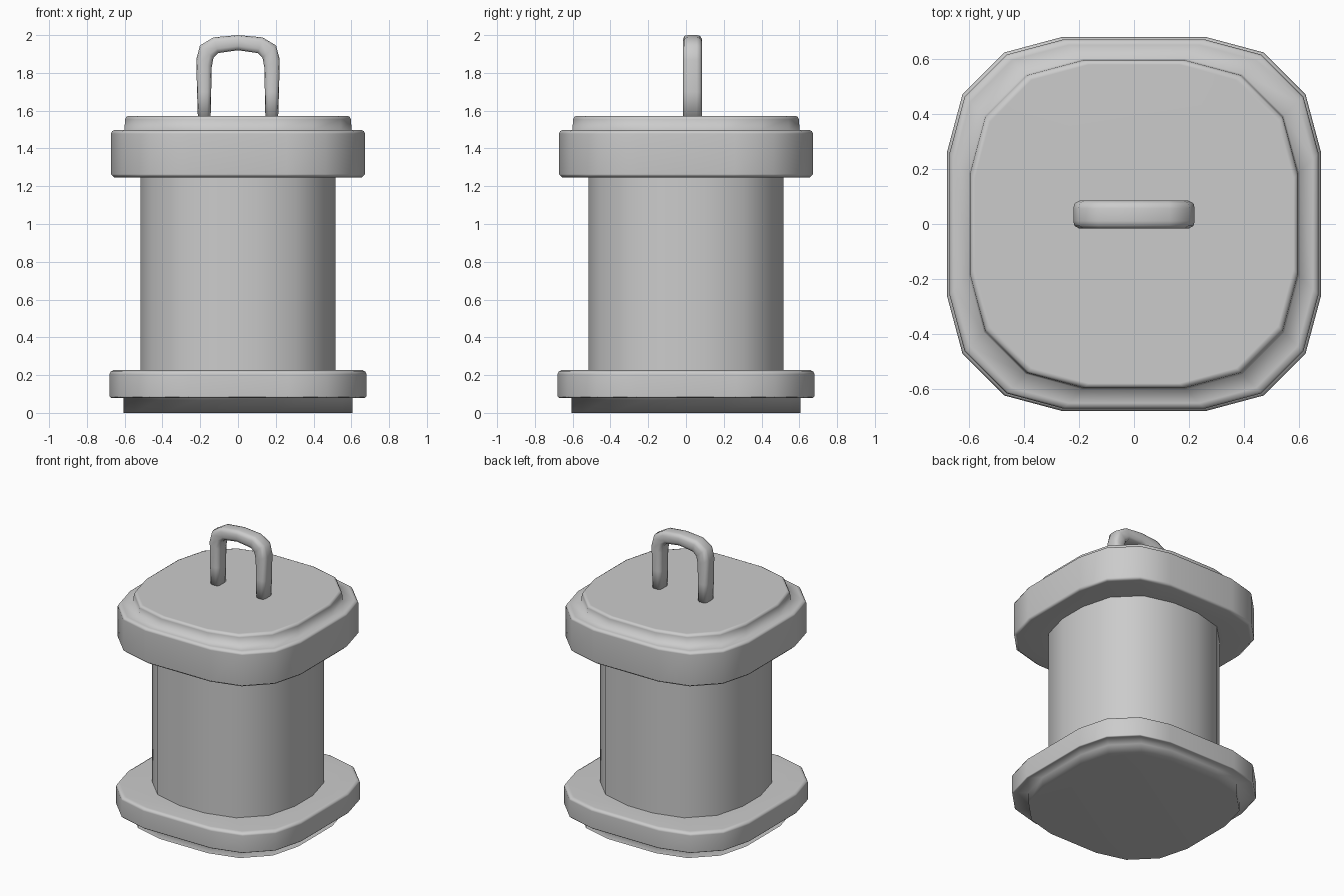
import bpy, bmesh, math

if "Cube" in bpy.data.objects:
    bpy.data.objects.remove(bpy.data.objects["Cube"])

R = 0.415  # corner radius shared by every tier


def finish(name, bm, weighted=True):
    bmesh.ops.recalc_face_normals(bm, faces=bm.faces[:])
    for f in bm.faces:
        f.smooth = True
    me = bpy.data.meshes.new(name)
    bm.to_mesh(me)
    bm.free()
    ob = bpy.data.objects.new(name, me)
    bpy.context.collection.objects.link(ob)
    if weighted:
        ob.modifiers.new("weighted", 'WEIGHTED_NORMAL')
    return ob


def skin(bm, rings, caps=True):
    loops = [[bm.verts.new(p) for p in ring] for ring in rings]
    n = len(loops[0])
    for a, b in zip(loops, loops[1:]):
        for i in range(n):
            j = (i + 1) % n
            bm.faces.new((a[i], a[j], b[j], b[i]))
    if caps:
        bm.faces.new(loops[0][::-1])
        bm.faces.new(loops[-1])


def outline(half, z):
    """16-sided rounded square: four points on each corner arc."""
    c = half - R
    pts = []
    for q in range(4):
        mid = math.radians(45 + 90 * q)
        cx, cy = math.copysign(c, math.cos(mid)), math.copysign(c, math.sin(mid))
        for k in range(4):
            a = math.radians(90 * q + 30 * k)
            pts.append((cx + R * math.cos(a), cy + R * math.sin(a), z))
    return pts


def tier(name, profile, caps=True):
    bm = bmesh.new()
    skin(bm, [outline(h, z) for h, z in profile], caps)
    return finish(name, bm, caps)


# Foot and base flange
tier("base", [(0.605, 0), (0.605, 0.08), (0.673, 0.08), (0.68, 0.087),
              (0.68, 0.205), (0.675, 0.218), (0.66, 0.226), (0.50, 0.226)])

# Main column
tier("column", [(0.515, 0.215), (0.515, 1.255)], caps=False)

# Collar with raised lid
tier("collar_and_lid", [(0.50, 1.247), (0.655, 1.247), (0.672, 1.264),
                        (0.672, 1.478), (0.667, 1.491), (0.652, 1.498),
                        (0.602, 1.498), (0.597, 1.555), (0.592, 1.567),
                        (0.58, 1.573)])

# Handle: sections between inner and outer side of the arch
half_arch = [((0.145, 1.55), (0.212, 1.55)), ((0.142, 1.70), (0.217, 1.70)),
             ((0.139, 1.83), (0.221, 1.87)), ((0.130, 1.88), (0.202, 1.945)),
             ((0.105, 1.905), (0.130, 1.988)), ((0.0, 1.92), (0.0, 2.0))]
arch = half_arch + [((-a[0], a[1]), (-b[0], b[1])) for a, b in half_arch[-2::-1]]
section = [(1, 0.45), (0.9, 0.8), (0.45, 1), (-0.45, 1), (-0.9, 0.8), (-1, 0.45),
           (-1, -0.45), (-0.9, -0.8), (-0.45, -1), (0.45, -1), (0.9, -0.8), (1, -0.45)]
rings = []
for (ix, iz), (ox, oz) in arch:
    rings.append([((ix + ox) / 2 + s * (ox - ix) / 2, 0.034 + 0.051 * t,
                   (iz + oz) / 2 + s * (oz - iz) / 2) for s, t in section])
bm = bmesh.new()
skin(bm, rings)
finish("handle", bm, False)
